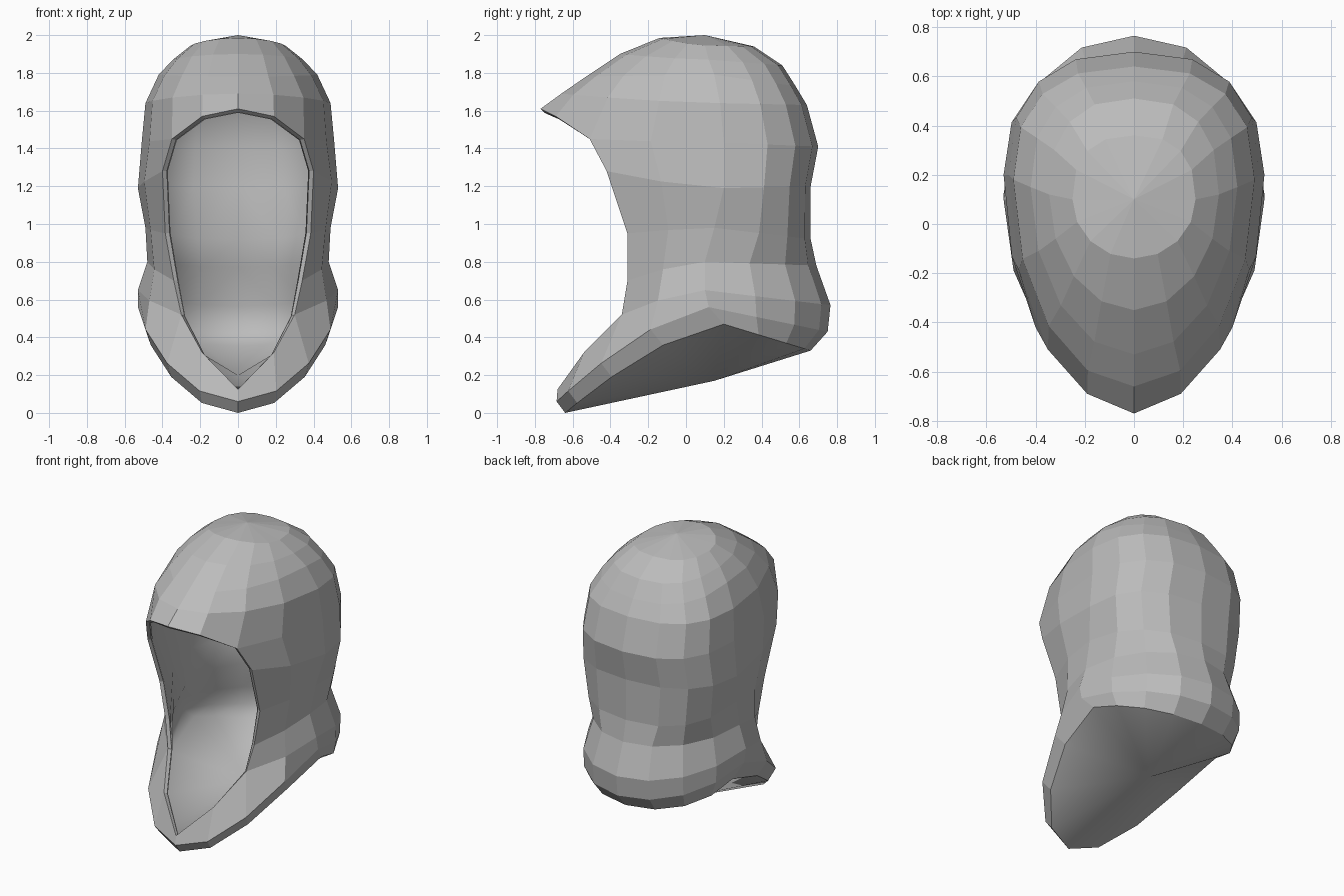
import bpy
import bmesh
from math import acos, sin, cos, pi

cube = bpy.data.objects.get("Cube")
if cube:
    bpy.data.objects.remove(cube, do_unlink=True)

cloth = bpy.data.materials.new("grey_cloth")
cloth.use_nodes = True
GREY = (0.5, 0.5, 0.5, 1)
cloth.diffuse_color = GREY
cloth.node_tree.nodes["Principled BSDF"].inputs["Base Color"].default_value = GREY

# Edge of the face opening, beyond the last side column
BROW = [(0, -.77, 1.61), (.19, -.69, 1.57)]
CHIN = [(0, -.68, .125), (.19, -.54, .32)]

# Hood rings from crown to neck: front (x, y, z), side (x, y, z), back (y, z), opening edge
RINGS = [
    ((0, -.14, 1.985), (.25, .1, 1.945), (.36, 1.94), []),
    ((0, -.35, 1.9), (.345, .12, 1.87), (.51, 1.84), []),
    ((0, -.53, 1.78), (.42, .15, 1.79), (.58, 1.73), []),
    ((0, -.66, 1.69), (.49, .18, 1.64), (.64, 1.63), []),
    ((.35, -.51, 1.45), (.51, .2, 1.43), (.7, 1.41), BROW),
    ((.4, -.42, 1.28), (.53, .2, 1.19), (.66, 1.2), []),
    ((.385, -.31, .95), (.49, .15, .98), (.66, .92), []),
    ((.34, -.31, .7), (.48, .1, .8), (.69, .78), []),
    ((.3, -.34, .52), (.53, .1, .65), (.765, .57), CHIN),
    ((0, -.685, .06), (.53, .12, .56), (.75, .43), []),
    ((0, -.64, 0), (.5, .2, .47), (.66, .33), []),
]
CROWN = (0, .1, 2)
BASE = (0, .15, .17)
BACK_STEPS = 4


def half_ring(front, side, back, edge_points):
    """Elliptical path from the face edge past the side to the back centre."""
    fx, fy, fz = front
    sx, sy, sz = side
    by, bz = back
    edge = acos(fx / sx)
    steps = 2 if fx else 4   # rings broken by the opening have fewer columns
    boxy = .8 if sz > .9 else .95   # the skull is squarer behind than the collar
    points = list(edge_points)
    for i in range(steps, 0, -1):
        t = edge * i / steps
        f = sin(t) / sin(edge)
        points.append((sx * cos(t), sy + (fy - sy) * f, sz + (fz - sz) * f ** 1.5))
    for i in range(BACK_STEPS):
        t = pi / 2 * i / BACK_STEPS
        f = sin(t) ** boxy
        points.append((sx * cos(t) ** boxy, sy + (by - sy) * f, sz + (bz - sz) * f))
    points.append((0, by, bz))
    return points


def make_shell(name, smooth):
    bm = bmesh.new()
    for sign in (1, -1):
        rows = [[bm.verts.new((x * sign, y, z)) for x, y, z in half_ring(*r)]
                for r in RINGS]
        top, bottom = bm.verts.new(CROWN), bm.verts.new(BASE)
        # neighbouring rings are matched column by column from the back
        for a, b in zip(rows, rows[1:]):
            for i in range(1, min(len(a), len(b))):
                bm.faces.new((a[-i], a[-i - 1], b[-i - 1], b[-i])).smooth = smooth
        # crown cap and neck base
        for tip, row, soft in ((top, rows[0], smooth), (bottom, rows[-1], True)):
            for i in range(len(row) - 1):
                bm.faces.new((tip, row[i], row[i + 1])).smooth = soft
    bmesh.ops.remove_doubles(bm, verts=bm.verts, dist=.001)
    bmesh.ops.recalc_face_normals(bm, faces=bm.faces)
    # keep normals pointing out of the hood
    highest = max(bm.faces, key=lambda f: f.calc_center_median().z)
    if highest.normal.z < 0:
        bmesh.ops.reverse_faces(bm, faces=bm.faces)
    mesh = bpy.data.meshes.new(name)
    bm.to_mesh(mesh)
    bm.free()
    mesh.materials.append(cloth)
    ob = bpy.data.objects.new(name, mesh)
    bpy.context.collection.objects.link(ob)
    return ob


# Faceted outer hood with a thick edge
hood = make_shell("hood", False)
thick = hood.modifiers.new("thickness", "SOLIDIFY")
thick.thickness = .025
thick.offset = -1

# Smooth lining just inside the hood
lining = make_shell("lining", True)
inset = lining.modifiers.new("inset", "DISPLACE")
inset.mid_level = 0
inset.strength = -.03
